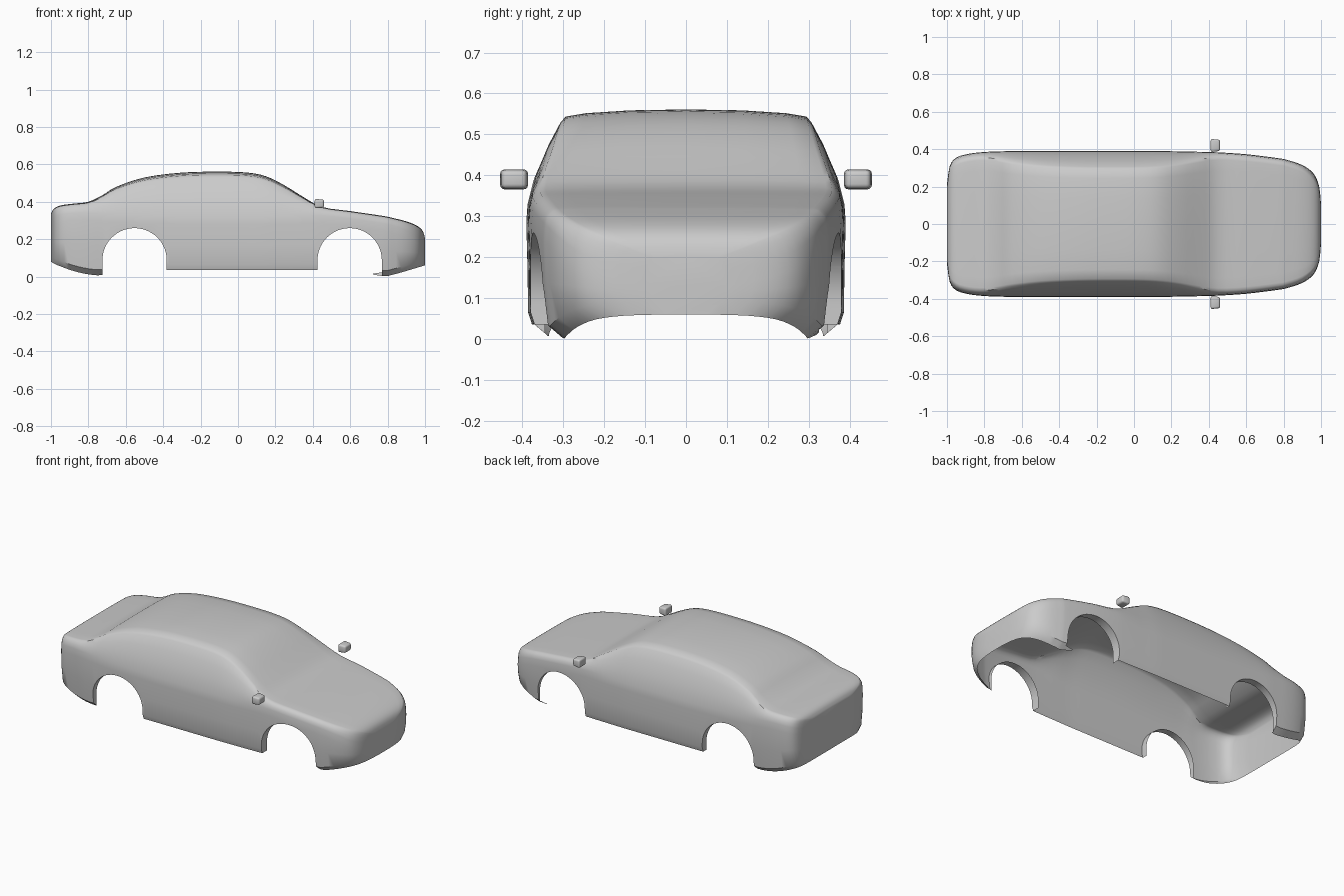
import bpy, bmesh, math
from mathutils import Vector

if "Cube" in bpy.data.objects:
    bpy.data.objects.remove(bpy.data.objects["Cube"])

paint = bpy.data.materials.new("body_grey")
paint.diffuse_color = (0.6, 0.6, 0.6, 1)
paint.use_nodes = True
paint.node_tree.nodes["Principled BSDF"].inputs["Base Color"].default_value = paint.diffuse_color

# Body stations: x, half width, top z, belt z, bottom z
ST = [(-1, .21, .335, .30, .08), (-.985, .31, .362, .325, .07), (-.95, .355, .38, .34, .055),
      (-.88, .376, .39, .35, .03), (-.8, .385, .40, .35, .012), (-.725, .388, .435, .345, .008),
      (-.65, .39, .48, .34, .035), (-.5, .39, .53, .335, .035), (-.3, .39, .556, .33, .035),
      (-.1, .39, .561, .33, .035), (.05, .39, .556, .33, .035), (.15, .39, .536, .33, .035),
      (.25, .388, .487, .33, .035), (.35, .386, .425, .335, .035), (.45, .383, .372, .335, .035),
      (.6, .373, .35, .32, .03), (.77, .352, .325, .295, .003), (.82, .342, .315, .285, .008),
      (.9, .315, .295, .26, .03), (.96, .27, .27, .225, .048), (.99, .2, .24, .2, .057),
      (1, .1, .2, .18, .06)]
# Bumpers tuck in further at the bottom than the sills
ST = [s + ((.05,) if abs(s[0]) > .7 else (.014,)) for s in ST]
ARCHES = [(.597, .325), (-.553, .345)]      # centre x, inner y of the arch lip
R, ARCH_Z = .172, .087


def smooth_stations(st, steps=3):
    out = []
    for i in range(len(st) - 1):
        p = [st[max(i - 1, 0)], st[i], st[i + 1], st[min(i + 2, len(st) - 1)]]
        for k in range(steps):
            t = k / steps
            out.append([.5 * (2 * b + (c - a) * t + (2 * a - 5 * b + 4 * c - d) * t * t
                              + (3 * b - a - 3 * c + d) * t ** 3) for a, b, c, d in zip(*p)])
    out.append(list(st[-1]))
    return out


def section(s):
    x, w, zt, zb, z0, tuck = s
    h = zt - zb
    inset = .015 + .3 * h
    c = w - inset
    side = [(w - tuck, z0), (w - .3 * tuck, z0 + .03), (w - .003, z0 + (zb - z0) * .45),
            (w, zb - .05), (w - .003, zb - .01), (w - .3 * inset, zb + .33 * h),
            (w - .65 * inset, zb + .63 * h), (c, zt - .13 * h), (.96 * c, zt - .075 * h),
            (.8 * c, zt - .04 * h), (.45 * c, zt - .01 * h)]
    ring = side + [(0, zt)] + [(-y, z) for y, z in reversed(side)]
    return [Vector((max(-1, min(1, x)), y, z)) for y, z in ring]


def make_object(name, bm):
    bmesh.ops.recalc_face_normals(bm, faces=bm.faces)
    me = bpy.data.meshes.new(name)
    bm.to_mesh(me)
    bm.free()
    ob = bpy.data.objects.new(name, me)
    bpy.context.collection.objects.link(ob)
    me.materials.append(paint)
    return ob


def shade(ob, angle):
    bpy.ops.object.select_all(action='DESELECT')
    ob.select_set(True)
    bpy.context.view_layer.objects.active = ob
    bpy.ops.object.shade_smooth_by_angle(angle=math.radians(angle))


# Body loft, closed for now
bm = bmesh.new()
rings = [[bm.verts.new(p) for p in section(s)] for s in smooth_stations(ST)]
n = len(rings[0])
for a, b in zip(rings, rings[1:]):
    for i in range(n):
        j = (i + 1) % n
        bm.faces.new((a[i], a[j], b[j], b[i]))
bm.faces.new(rings[0])
bm.faces.new(rings[-1])
body = make_object("car_body", bm)

# Wheel arch cutters
for cx, inner in ARCHES:
    for sy in (-1, 1):
        bm = bmesh.new()
        prof = [(cx + R * math.cos(math.pi * k / 28), ARCH_Z + R * math.sin(math.pi * k / 28))
                for k in range(29)]
        prof += [(cx - R, -.1), (cx + R, -.1)]
        f = bm.faces.new([bm.verts.new((x, sy * inner, z)) for x, z in prof])
        g = bmesh.ops.extrude_face_region(bm, geom=[f])
        bmesh.ops.translate(bm, vec=(0, sy * .2, 0),
                            verts=[v for v in g["geom"] if isinstance(v, bmesh.types.BMVert)])
        cutter = make_object("arch_cutter", bm)
        cutter.hide_render = True
        m = body.modifiers.new("arch", 'BOOLEAN')
        m.operation = 'DIFFERENCE'
        m.solver = 'EXACT'
        m.object = cutter
        bpy.context.view_layer.objects.active = body
        bpy.ops.object.modifier_apply(modifier=m.name)
        bpy.data.objects.remove(cutter)

# Open the underside and the inner walls of the arches
bm = bmesh.new()
bm.from_mesh(body.data)
bm.normal_update()
doomed = []
for f in bm.faces:
    c, nm = f.calc_center_median(), f.normal
    lid = c.z < .1 and nm.z < -.5 and (abs(c.y) < .1 or nm.z < -.9)
    wall = any(abs(c.x - cx) < R + .002 and
               ((abs(abs(c.y) - inner) < .003 and abs(nm.y) > .9 and c.z < ARCH_Z + R)
                or (c.z < .1 and nm.z < -.2 and abs(c.y) < inner))
               for cx, inner in ARCHES)
    if lid or wall:
        doomed.append(f)
bmesh.ops.delete(bm, geom=doomed, context='FACES')
bm.to_mesh(body.data)
bm.free()
for p in body.data.polygons:
    p.material_index = 0
shade(body, 38)

# Door mirrors
for side, sy in (("left", 1), ("right", -1)):
    bm = bmesh.new()
    bmesh.ops.create_cube(bm, size=1)
    for v in bm.verts:
        k = .85 if v.co.x > 0 else 1
        v.co = Vector((.435 + v.co.x * .05, sy * .42 + v.co.y * .07 * k, .39 + v.co.z * .05 * k))
    bmesh.ops.bevel(bm, geom=bm.edges[:], offset=.01, segments=3, profile=.5, affect='EDGES')
    shade(make_object(side + "_mirror", bm), 40)
